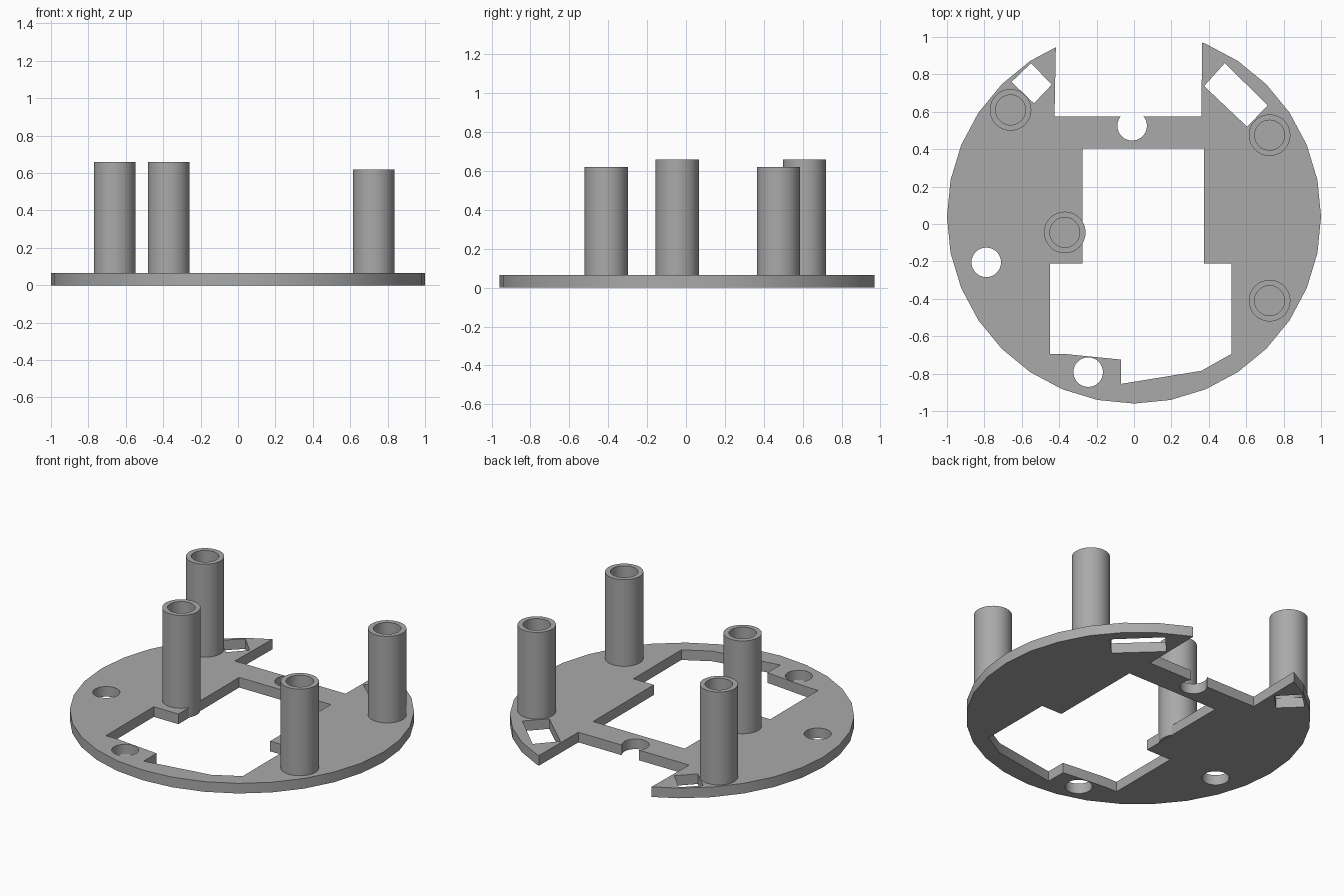
import bpy, bmesh, math

cube = bpy.data.objects.get("Cube")
if cube:
    bpy.data.objects.remove(cube, do_unlink=True)

THICK = 0.065

grey = bpy.data.materials.new("mid grey")
grey.use_nodes = True
colour = (0.4, 0.4, 0.4, 1)
grey.diffuse_color = colour
grey.node_tree.nodes["Principled BSDF"].inputs["Base Color"].default_value = colour


def circle(x, y, r, sides=32):
    return [(x + r * math.cos(2 * math.pi * i / sides),
             y + r * math.sin(2 * math.pi * i / sides)) for i in range(sides)]


def prism(name, outline, z0, z1):
    """Extrude a closed outline from z0 to z1."""
    bm = bmesh.new()
    face = bm.faces.new([bm.verts.new((x, y, z0)) for x, y in outline])
    top = bmesh.ops.extrude_face_region(bm, geom=[face])["geom"]
    bmesh.ops.translate(bm, vec=(0, 0, z1 - z0),
                        verts=[v for v in top if isinstance(v, bmesh.types.BMVert)])
    bmesh.ops.recalc_face_normals(bm, faces=bm.faces)
    mesh = bpy.data.meshes.new(name)
    bm.to_mesh(mesh)
    bm.free()
    mesh.materials.append(grey)
    ob = bpy.data.objects.new(name, mesh)
    bpy.context.collection.objects.link(ob)
    return ob


def activate(ob):
    bpy.ops.object.select_all(action="DESELECT")
    ob.select_set(True)
    bpy.context.view_layer.objects.active = ob


def cut(ob, outline, z0=-0.1, z1=0.2):
    """Cut an extruded outline out of an object."""
    cutter = prism("cutter", outline, z0, z1)
    cutter.hide_render = True
    mod = ob.modifiers.new("cut", "BOOLEAN")
    mod.operation = "DIFFERENCE"
    mod.solver = "EXACT"
    mod.object = cutter
    activate(ob)
    bpy.ops.object.modifier_apply(modifier=mod.name)
    bpy.data.objects.remove(cutter, do_unlink=True)


def smooth(ob):
    activate(ob)
    bpy.ops.object.shade_smooth_by_angle(angle=math.radians(30))


# Round base plate
plate = prism("base_plate", circle(0, 0.04, 1), 0, THICK)

# Rear notch, open at the edge
cut(plate, [(-0.425, 0.575), (0.36, 0.575), (0.367, 1.2), (-0.413, 1.2)])

# Stepped central opening
cut(plate, [(-0.275, 0.405), (-0.275, -0.21), (-0.45, -0.21), (-0.45, -0.695),
            (-0.37, -0.695), (-0.07, -0.725), (-0.07, -0.855), (0.36, -0.785),
            (0.52, -0.695), (0.52, -0.21), (0.375, -0.21), (0.375, 0.405)])

# Slanted slots beside the notch
cut(plate, [(-0.55, 0.86), (-0.655, 0.76), (-0.535, 0.645), (-0.44, 0.745)])
cut(plate, [(0.485, 0.86), (0.375, 0.737), (0.605, 0.52), (0.715, 0.635)])

# Round holes
for x, y in [(-0.01, 0.525), (-0.79, -0.205), (-0.245, -0.792)]:
    cut(plate, circle(x, y, 0.079))
smooth(plate)

# Hollow standoffs
for name, x, y, top in [("left_front_standoff", 0.725, -0.41, 0.62),
                        ("left_back_standoff", 0.725, 0.475, 0.62),
                        ("right_back_standoff", -0.66, 0.61, 0.66),
                        ("inner_standoff", -0.37, -0.045, 0.66)]:
    # the inner post overhangs the opening, so all posts sit within the plate
    tube = prism(name, circle(x, y, 0.111, 48), 0.002, top)
    cut(tube, circle(x, y, 0.08, 48), THICK, 1)
    smooth(tube)
